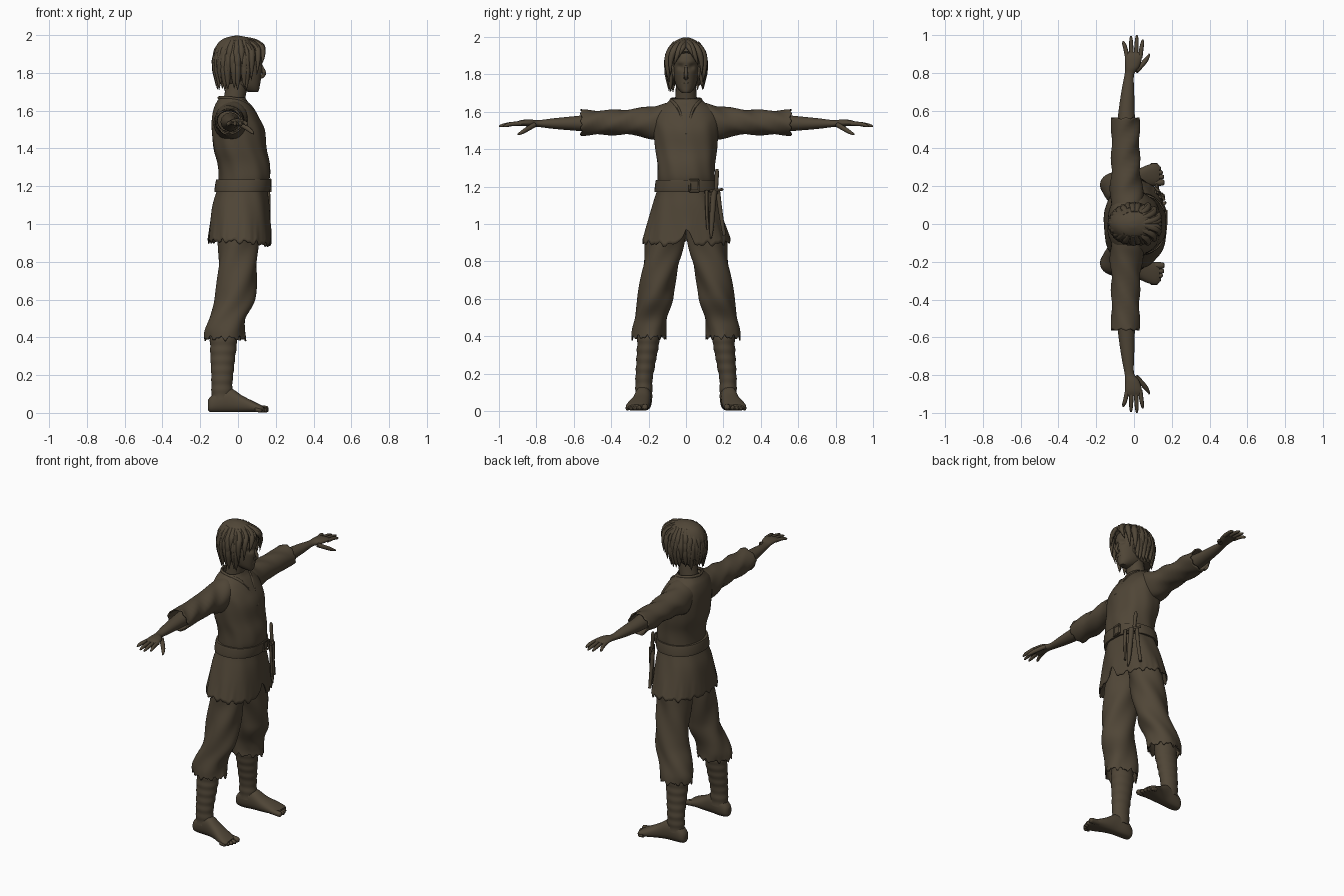
import bpy, bmesh, math, random
from math import sin, cos, pi, exp
from mathutils import Vector

random.seed(4)
BROWN = bpy.data.materials.new("dark_brown")
BROWN.diffuse_color = (0.08, 0.061, 0.038, 1)


def finish(name, mesh, wall=0, mirror=False):
    ob = bpy.data.objects.new(name, mesh)
    bpy.context.collection.objects.link(ob)
    mesh.materials.clear()
    mesh.materials.append(BROWN)
    if wall:
        m = ob.modifiers.new("wall", 'SOLIDIFY')
        m.thickness, m.offset = wall, -1
    if mirror:
        m = ob.modifiers.new("mirror", 'MIRROR')
        m.use_axis = (False, True, False)
        m.use_mirror_merge = False
    return ob


def spline(a, b, c, d, t):
    return b + 0.5 * t * (c - a + t * (2 * a - 5 * b + 4 * c - d + t * (3 * (b - c) + d - a)))


def loft(name, axis, rings, n=40, steps=4, e=2.0, shape=None, wall=0, mirror=False):
    """Smooth skin over ellipses: (position on axis, centre u, centre v, radius u, radius v)."""
    rows = []
    for i in range(len(rings) - 1):
        quad = [rings[max(i - 1, 0)], rings[i], rings[i + 1], rings[min(i + 2, len(rings) - 1)]]
        for s in range(steps):
            rows.append([spline(*k, s / steps) for k in zip(*quad)])
    rows.append(rings[-1])
    bm, loops = bmesh.new(), []
    for t, cu, cv, ru, rv in rows:
        loop = []
        for k in range(n):
            a = 2 * pi * k / n
            c, s = cos(a), sin(a)
            u = cu + ru * math.copysign(abs(c) ** (2 / e), c)
            v = cv + rv * math.copysign(abs(s) ** (2 / e), s)
            p = Vector({'X': (t, u, v), 'Y': (u, t, v), 'Z': (u, v, t)}[axis])
            if shape:
                p = shape(p, a)
            loop.append(bm.verts.new(p))
        loops.append(loop)
    for A, B in zip(loops, loops[1:]):
        for k in range(n):
            j = (k + 1) % n
            bm.faces.new((A[k], A[j], B[j], B[k]))
    if not wall:
        bm.faces.new(loops[0])
        bm.faces.new(loops[-1])
    bmesh.ops.recalc_face_normals(bm, faces=bm.faces)
    mesh = bpy.data.meshes.new(name)
    bm.to_mesh(mesh)
    bm.free()
    return finish(name, mesh, wall, mirror)


def tubes(name, paths, mirror=False):
    """Tapered tubes along points (x, y, z, radius)."""
    cu = bpy.data.curves.new(name, 'CURVE')
    cu.dimensions, cu.bevel_depth, cu.bevel_resolution = '3D', 1, 2
    cu.use_fill_caps, cu.resolution_u = True, 5
    for path in paths:
        sp = cu.splines.new('NURBS')
        sp.points.add(len(path) - 1)
        for pt, (x, y, z, r) in zip(sp.points, path):
            pt.co, pt.radius = (x, y, z, 1), r
        sp.order_u, sp.use_endpoint_u = 3, True
    tmp = bpy.data.objects.new("tmp", cu)
    bpy.context.collection.objects.link(tmp)
    bpy.context.view_layer.update()
    mesh = bpy.data.meshes.new_from_object(tmp.evaluated_get(bpy.context.evaluated_depsgraph_get()))
    bpy.data.objects.remove(tmp)
    return finish(name, mesh, 0, mirror)


# Tunic with ragged hem and front slit
def tunic_shape(p, a):
    t = max(0, min(1, (1.03 - p.z) / 0.13))
    fold = 1 + 0.012 * sin(9 * a + 14 * p.z) * (1 if p.z < 1.55 else 0.3)
    slit = max(0, 1 - abs(p.y) / 0.05) * 0.09 if p.x > 0 else 0
    dz = slit - 0.022 * max(0, p.x / 0.17) + 0.009 * sin(17 * a) + 0.008 * sin(29 * a)
    return Vector((p.x * fold, p.y * fold, p.z + t * dz))


loft("tunic", 'Z', [
    (0.91, .008, 0, .168, .235), (1.0, .01, 0, .16, .208), (1.1, .015, 0, .15, .178),
    (1.19, .025, 0, .132, .152), (1.25, .035, 0, .136, .152), (1.32, .03, 0, .138, .154),
    (1.4, .01, 0, .14, .165), (1.5, 0, 0, .14, .172), (1.57, -.015, 0, .122, .172),
    (1.62, -.025, 0, .1, .14), (1.65, -.03, 0, .08, .1), (1.67, -.03, 0, .068, .08)],
    n=112, e=2.2, shape=tunic_shape, wall=.006)


# Sleeves
def sleeve_shape(p, a):
    f = 0.004 * sin(3 * a + 40 * p.y)
    edge = 0.005 * sin(9 * a) if p.y > 0.55 else 0
    return p + Vector((f, edge, f))


loft("sleeve", 'Y', [
    (.06, -.03, 1.56, .085, .09), (.12, -.035, 1.545, .09, .098), (.18, -.04, 1.54, .086, .09),
    (.26, -.043, 1.546, .078, .072), (.38, -.045, 1.543, .074, .066),
    (.5, -.045, 1.542, .074, .066), (.56, -.045, 1.542, .076, .068)],
    shape=sleeve_shape, wall=.008, mirror=True)

# Collar and lacing slit
tubes("collar", [[(-.1, 0, 1.668, .009), (-.09, .06, 1.67, .009), (-.02, .085, 1.665, .009),
                  (.045, .06, 1.645, .009), (.095, .025, 1.59, .008), (.142, .004, 1.48, .005)]], True)

# Belt and buckle
loft("belt", 'Z', [(1.17, .022, 0, .146, .168), (1.185, .024, 0, .148, .168),
                   (1.22, .028, 0, .147, .164), (1.235, .03, 0, .145, .161)], n=64, steps=2, e=2.2)
tubes("buckle", [[(.172, y0, z0, .006), (.172, y1, z1, .006)] for y0, z0, y1, z1 in
                 ((.02, 1.175, .02, 1.235), (.07, 1.175, .07, 1.235),
                  (.02, 1.175, .07, 1.175), (.02, 1.235, .07, 1.235))])

# Dagger, sheath and hanging straps
tubes("dagger_hilt", [[(.135, .16, 1.16, .01), (.13, .163, 1.23, .011), (.125, .166, 1.285, .012),
                       (.125, .166, 1.295, .006)],
                      [(.16, .125, 1.175, .007), (.145, .16, 1.18, .009), (.11, .195, 1.185, .007)]])
tubes("sheath", [[(.145, .15, 1.18, .017), (.15, .14, 1.05, .016), (.155, .135, .95, .011),
                  (.16, .133, .92, .003)]])
tubes("hanging_straps", [[(.12, .17, 1.18, .013), (.125, .18, 1.08, .012), (.12, .205, .94, .01)],
                         [(.16, .11, 1.18, .01), (.165, .11, 1.08, .009), (.165, .115, .97, .006)]])

# Forearm, hand and fingers
loft("forearm_and_hand", 'Y', [
    (.48, -.04, 1.54, .052, .05), (.58, -.04, 1.538, .044, .04), (.7, -.033, 1.537, .034, .029),
    (.79, -.025, 1.537, .025, .018), (.83, -.01, 1.54, .037, .019), (.88, -.003, 1.54, .045, .016),
    (.91, -.003, 1.535, .042, .01)], n=24, mirror=True)
fingers = [[(bx, .88, 1.537, .012), ((bx + tx) / 2, .935, 1.536, .0115), (tx, ty - .01, 1.525, .009),
            (tx, ty, 1.522, .004)]
           for bx, tx, ty in ((.033, .046, .975), (.01, .015, 1.0), (-.013, -.016, .995), (-.035, -.056, .968))]
fingers.append([(.01, .81, 1.53, .014), (.045, .845, 1.51, .014), (.073, .88, 1.488, .011), (.082, .9, 1.478, .004)])
tubes("fingers", fingers, True)


# Trousers with torn cuffs
def trouser_shape(p, a):
    f = 0.005 * sin(4 * a + 22 * p.z)
    t = max(0, (0.45 - p.z) / 0.05)
    return p + Vector((f * cos(a), f * sin(a), t * (.008 * sin(11 * a) + .007 * sin(19 * a))))


loft("trouser_leg", 'Z', [
    (1.06, 0, .08, .11, .085), (.95, .003, .108, .107, .103), (.85, 0, .12, .104, .1),
    (.75, -.003, .14, .104, .096), (.65, -.01, .158, .104, .092), (.58, -.022, .168, .104, .093),
    (.5, -.056, .187, .1, .09), (.44, -.069, .196, .106, .091), (.395, -.068, .198, .108, .09)],
    n=64, shape=trouser_shape, wall=.008, mirror=True)

# Bandaged shins: alternate rings bulge
shin = []
for i in range(16):
    z = .46 - i * .026
    f = max(0, min(1, (z - .17) / .2))
    w = .003 if i % 2 else 0
    shin.append((z, -.085 + .008 * f, .225 - .024 * f, .054 + .016 * f + w, .044 + .014 * f + w))
loft("shin", 'Z', shin, n=28, steps=3, mirror=True)

# Feet and toes
loft("foot", 'X', [
    (-.16, .225, .04, .018, .025), (-.145, .225, .045, .034, .042), (-.1, .225, .062, .043, .062),
    (-.04, .23, .066, .044, .065), (.02, .24, .047, .05, .046), (.07, .254, .034, .058, .033),
    (.115, .263, .024, .058, .021), (.135, .264, .02, .045, .014)],
    n=28, e=2.3, mirror=True, shape=lambda p, a: Vector((p.x, p.y, max(p.z, .004))))
tubes("toes", [[(.09, y, r + .006, r), (tip - .02, y, r + .003, r), (tip - .005, y, r, r * .9), (tip, y, r, r * .4)]
               for y, tip, r in ((.22, .162, .018), (.25, .16, .014), (.273, .153, .013),
                                 (.294, .143, .013), (.312, .128, .012))], True)


# Neck and head with eye sockets and cheeks
def face_shape(p, a):
    if p.x > .04:
        sock = exp(-((abs(p.y) - .03) / .016) ** 2 - ((p.z - 1.84) / .014) ** 2)
        brow = exp(-((abs(p.y) - .028) / .025) ** 2 - ((p.z - 1.866) / .01) ** 2)
        p.x += -.014 * sock + .004 * brow
    return p


loft("neck", 'Z', [(1.58, -.035, 0, .06, .065), (1.66, -.02, 0, .057, .057), (1.76, 0, 0, .058, .054)], n=24)
loft("head", 'Z', [
    (1.7, .078, 0, .028, .02), (1.712, .062, 0, .05, .034), (1.735, .04, 0, .076, .05),
    (1.77, .018, 0, .104, .062), (1.81, .01, 0, .117, .068), (1.85, .004, 0, .122, .073),
    (1.9, 0, 0, .122, .076), (1.95, -.005, 0, .095, .062), (1.98, -.005, 0, .05, .035)],
    n=56, e=2.15, steps=6, shape=face_shape)
tubes("nose", [[(.115, 0, 1.855, .006), (.132, 0, 1.82, .009), (.143, 0, 1.79, .011), (.12, 0, 1.775, .008)],
               [(.122, -.013, 1.786, .007), (.122, .013, 1.786, .007)]])
tubes("lips", [[(.112, -.022, 1.752, .002), (.121, 0, 1.757, .006), (.112, .022, 1.752, .002)],
               [(.109, -.018, 1.748, .002), (.117, 0, 1.743, .006), (.109, .018, 1.748, .002)]])


# Hair cap, pulled back from the face
def cap_shape(p, a):
    limit = .06 + max(0, p.z - 1.87) * 1.3
    return Vector((min(p.x, limit), p.y, p.z))


loft("hair_cap", 'Z', [
    (1.745, -.045, 0, .065, .07), (1.79, -.015, 0, .112, .092), (1.85, 0, 0, .129, .1),
    (1.91, .002, 0, .13, .1), (1.955, 0, 0, .108, .08), (1.98, -.003, 0, .075, .055),
    (1.994, -.005, 0, .03, .025), (1.997, -.005, 0, .008, .008)], n=48, shape=cap_shape)

# Hair locks in three layers around the back and sides
locks = []
for count, top, end in ((15, 1.05, 1.84), (19, .7, 1.775), (19, .3, 1.72)):
    for k in range(count):
        th = 1.0 + (2 * pi - 2.0) * (k + random.uniform(.2, .8)) / count
        zend = end + random.uniform(-.015, .02)
        path = []
        for f, r in ((0, .012), (.35, .021), (.7, .017), (1, .001)):
            z = (1.865 + .12 * sin(top)) * (1 - f) + zend * f
            flat = cos(math.asin(max(0, min(1, (z - 1.86) / .135))))
            out = flat * (1 + (.12 if f == 1 else 0)) - max(0, 1.82 - z) * 1.9
            path.append((.122 * out * cos(th), .1 * out * sin(th), z, r))
        locks.append(path)
tubes("hair_locks", locks)

# Parted fringe framing the face
tubes("fringe", [
    [(.03, .0, 1.975, .016), (.112, .02, 1.965, .02), (.14, .05, 1.9, .014), (.125, .065, 1.845, .001)],
    [(.02, .02, 1.975, .016), (.1, .05, 1.955, .02), (.11, .088, 1.88, .016), (.1, .082, 1.79, .001)],
    [(.0, .03, 1.97, .016), (.07, .075, 1.95, .02), (.075, .108, 1.86, .018), (.07, .09, 1.76, .001)],
    [(.04, .005, 1.975, .014), (.125, .008, 1.955, .015), (.14, .03, 1.92, .01), (.13, .045, 1.88, .001)]], True)

# Smooth shading, keeping sharp edges
bpy.ops.object.select_all(action='SELECT')
bpy.context.view_layer.objects.active = bpy.data.objects["tunic"]
bpy.ops.object.shade_smooth_by_angle(angle=math.radians(45))
